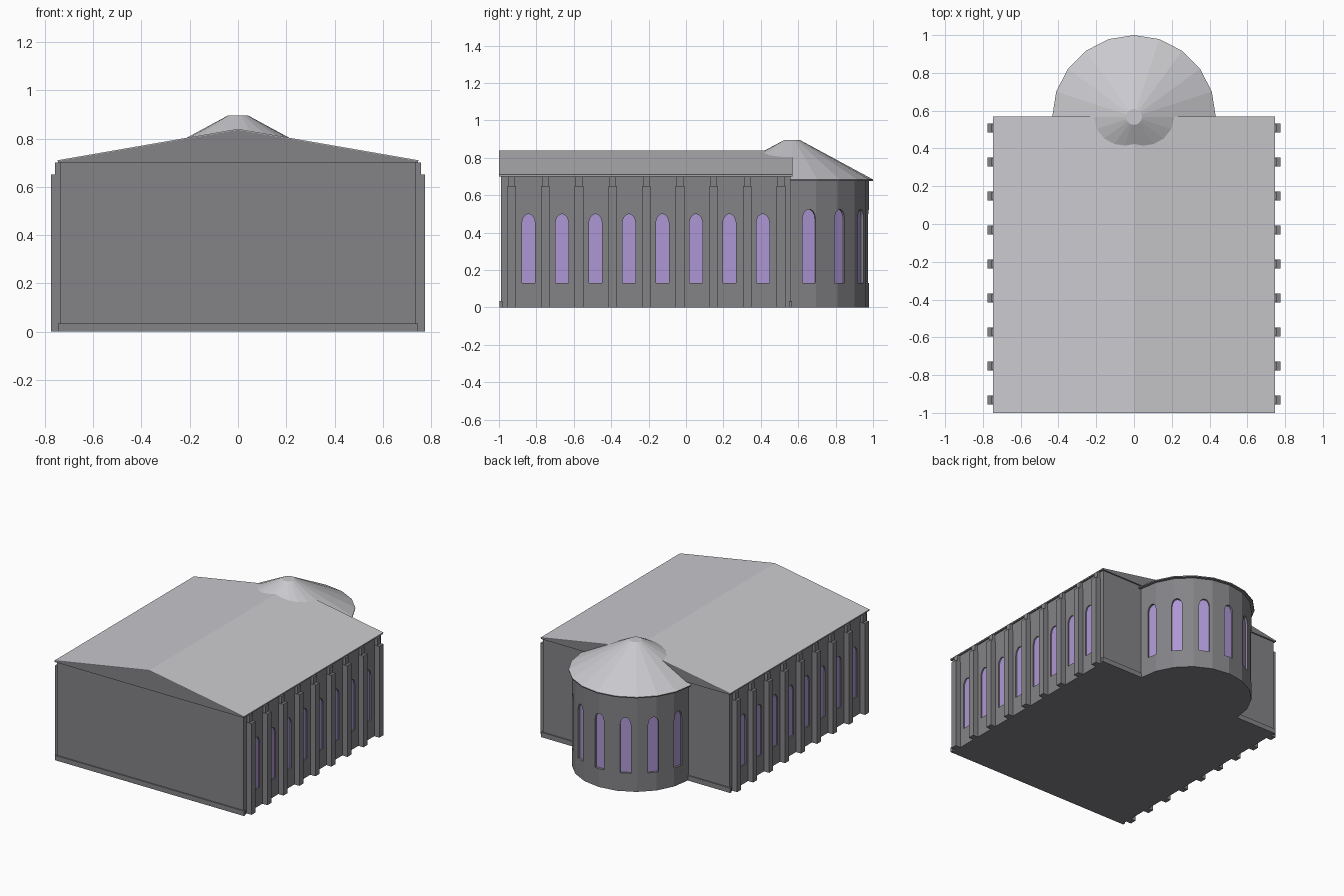
import bpy
import bmesh
from math import sin, cos, pi
from mathutils import Matrix, Vector

cube = bpy.data.objects.get("Cube")
if cube:
    bpy.data.objects.remove(cube, do_unlink=True)


def material(name, rgb):
    mat = bpy.data.materials.new(name)
    mat.use_nodes = True
    color = (*rgb, 1.0)
    mat.diffuse_color = color
    mat.node_tree.nodes["Principled BSDF"].inputs["Base Color"].default_value = color
    return mat


STONE = material("grey stone", (0.23, 0.23, 0.245))
ROOF = material("pale roof", (0.59, 0.59, 0.62))
GLASS = material("violet glass", (0.42, 0.31, 0.66))

FRONT, BACK = -0.99, 0.56      # nave walls
SIDE, EAVE, RIDGE = 0.735, 0.70, 0.84
APSE = Vector((0, 0.567, 0))
APSE_R = 0.412


def add_object(name, bm, mat):
    bmesh.ops.recalc_face_normals(bm, faces=bm.faces)
    mesh = bpy.data.meshes.new(name)
    bm.to_mesh(mesh)
    bm.free()
    mesh.materials.append(mat)
    obj = bpy.data.objects.new(name, mesh)
    bpy.context.scene.collection.objects.link(obj)
    return obj


def add_prism(bm, points, direction):
    """Extrude a closed outline along a direction."""
    face = bm.faces.new([bm.verts.new(p) for p in points])
    geom = bmesh.ops.extrude_face_region(bm, geom=[face])["geom"]
    verts = [g for g in geom if isinstance(g, bmesh.types.BMVert)]
    bmesh.ops.translate(bm, verts=verts, vec=direction)


def add_box(bm, low, high):
    (x0, y0, z0), (x1, y1, z1) = low, high
    add_prism(bm, [(x0, y0, z0), (x1, y0, z0), (x1, y1, z0), (x0, y1, z0)],
              (0, 0, z1 - z0))


def add_frustum(bm, r_low, r_high, z0, z1, sides=20):
    matrix = Matrix.Translation(APSE + Vector((0, 0, (z0 + z1) / 2)))
    bmesh.ops.create_cone(bm, cap_ends=True, segments=sides, radius1=r_low,
                          radius2=r_high, depth=z1 - z0, matrix=matrix)


def add_window(bm, origin, angle, near, far, top, sill=0.13, half=0.035):
    """Arched prism between two distances from origin along an angle."""
    out = Vector((cos(angle), sin(angle), 0))
    across = Vector((-sin(angle), cos(angle), 0))
    rise = 0.052
    profile = [(-half, sill), (half, sill)]
    for i in range(9):
        t = pi * i / 8
        profile.append((half * cos(t), top - rise + rise * sin(t)))
    points = [origin + out * near + across * u + Vector((0, 0, z))
              for u, z in profile]
    add_prism(bm, points, out * (far - near))


def nave_windows(bm, near, far):
    for i in range(8):
        origin = Vector((0, -0.842 + 0.179 * i, 0))
        for angle in (0, pi):
            add_window(bm, origin, angle, near, far, 0.50)


def apse_windows(bm, near, far):
    for i in range(7):
        add_window(bm, APSE, pi * (i + 0.5) / 7, near, far, 0.525)


def cut(target, name, windows, near, far):
    """Sink window recesses into a wall, keeping a hidden cutter."""
    bm = bmesh.new()
    windows(bm, near, far)
    cutter = add_object(name, bm, STONE)
    cutter.hide_render = True
    cutter.hide_viewport = True
    cutter.display_type = 'WIRE'
    mod = target.modifiers.new("window recesses", 'BOOLEAN')
    mod.operation = 'DIFFERENCE'
    mod.solver = 'EXACT'
    mod.object = cutter


# Nave walls with recessed windows
bm = bmesh.new()
add_box(bm, (-SIDE, FRONT, 0), (SIDE, BACK, EAVE))
nave = add_object("nave_walls", bm, STONE)
cut(nave, "nave_window_cutter", nave_windows, SIDE - 0.012, SIDE + 0.05)

# Apse walls with recessed windows
bm = bmesh.new()
add_frustum(bm, APSE_R, APSE_R, 0, 0.685)
apse = add_object("apse_walls", bm, STONE)
cut(apse, "apse_window_cutter", apse_windows, APSE_R - 0.022, APSE_R + 0.05)

# Glass panes
bm = bmesh.new()
nave_windows(bm, SIDE - 0.016, SIDE - 0.009)
add_object("nave_windows", bm, GLASS)
bm = bmesh.new()
apse_windows(bm, APSE_R - 0.026, APSE_R - 0.019)
add_object("apse_windows", bm, GLASS)

# Low plinths along the front and back walls
bm = bmesh.new()
add_box(bm, (-0.745, -0.998, 0), (0.745, FRONT + 0.01, 0.035))
add_box(bm, (-0.745, BACK - 0.01, 0), (0.745, 0.568, 0.035))
add_object("end_plinths", bm, STONE)

# Stepped buttresses on both sides
bm = bmesh.new()
for i in range(9):
    y = -0.932 + 0.18 * i
    for s in (-1, 1):
        add_box(bm, (s * 0.72, y - 0.023, 0), (s * 0.775, y + 0.023, 0.65))
        add_box(bm, (s * 0.72, y - 0.018, 0.65), (s * 0.757, y + 0.018, EAVE))
add_object("buttresses", bm, STONE)

# Gable block under the roof
bm = bmesh.new()
add_prism(bm, [(-0.745, -1, EAVE), (0.745, -1, EAVE), (0.745, -1, 0.707),
               (0, -1, RIDGE - 0.004), (-0.745, -1, 0.707)], (0, 1.57, 0))
add_object("gables", bm, STONE)

# Pitched roof sheet
bm = bmesh.new()
add_prism(bm, [(-0.747, -1, 0.706), (0, -1, RIDGE - 0.004), (0.747, -1, 0.706),
               (0.747, -1, 0.71), (0, -1, RIDGE), (-0.747, -1, 0.71)], (0, 1.57, 0))
add_object("nave_roof", bm, ROOF)

# Conical apse roof with a thin stone rim
bm = bmesh.new()
add_frustum(bm, 0.433, 0.042, 0.684, 0.895)
add_object("apse_roof", bm, ROOF)
bm = bmesh.new()
add_frustum(bm, 0.432, 0.433, 0.676, 0.684)
add_object("apse_eave", bm, STONE)
